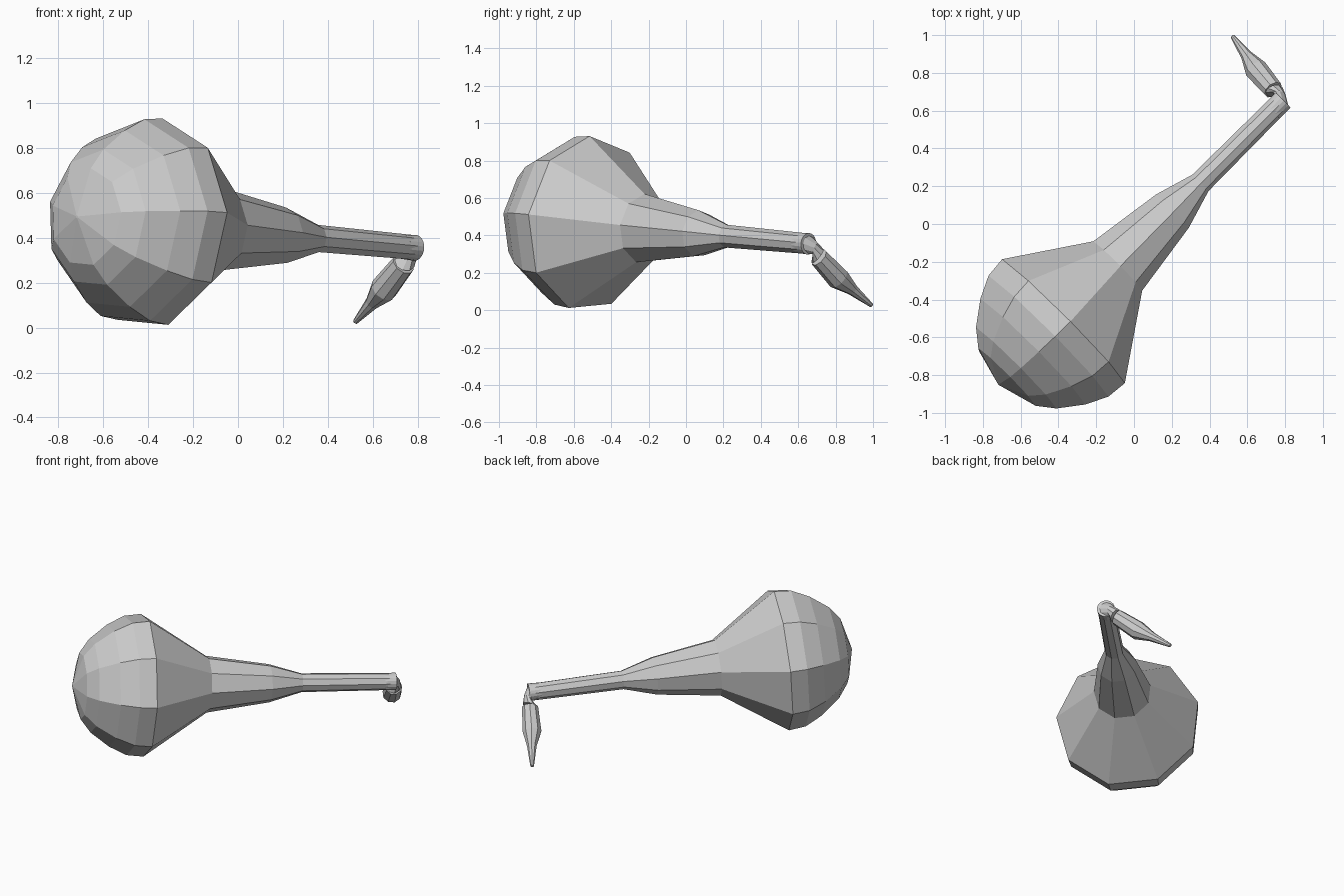
import bpy, bmesh
from math import sin, cos, radians, tau, sqrt
from mathutils import Vector

if "Cube" in bpy.data.objects:
    bpy.data.objects.remove(bpy.data.objects["Cube"])


def ring(bm, center, axis, r, sides, phase):
    """Polygon ring around a point, square to the given axis."""
    axis = Vector(axis).normalized()
    right = Vector((0, 0, 1)).cross(axis).normalized()
    up = axis.cross(right)
    return [bm.verts.new(Vector(center) + r * (cos(a) * right + sin(a) * up))
            for a in (phase + tau * k / sides for k in range(sides))]


def tube(name, stations, sides=9, phase=radians(14)):
    """Skin of flat faces through (center, axis, radius) stations."""
    bm = bmesh.new()
    rings = [ring(bm, c, a, r, sides, phase) for c, a, r in stations]
    for lo, hi in zip(rings, rings[1:]):
        for k in range(sides):
            n = (k + 1) % sides
            bm.faces.new((lo[k], lo[n], hi[n], hi[k]))
    bm.faces.new(rings[0])
    bm.faces.new(rings[-1])
    bmesh.ops.recalc_face_normals(bm, faces=bm.faces)
    mesh = bpy.data.meshes.new(name)
    bm.to_mesh(mesh)
    bm.free()
    obj = bpy.data.objects.new(name, mesh)
    bpy.context.collection.objects.link(obj)
    return obj


SLOPE = -0.0654
AXIS = (1 / sqrt(2), 1 / sqrt(2), SLOPE)


def on_axis(u):
    """Point on the slightly tilted diagonal centre line."""
    return ((u + 0.094) / sqrt(2), (u - 0.094) / sqrt(2), 0.463 + SLOPE * (u + 0.633))


# Bulb, flared neck and slim handle in one skin
profile = [(-1.108, 0.006), (-1.05, 0.22), (-0.983, 0.308), (-0.86, 0.402),
           (-0.745, 0.459), (-0.633, 0.47), (-0.22, 0.187), (0.19, 0.126),
           (0.402, 0.062), (1.018, 0.056)]
tube("bulb_and_handle", [(on_axis(u), AXIS, r) for u, r in profile])

# Rounder collar on the handle end
tube("handle_collar", [(on_axis(0.94), AXIS, 0.054), (on_axis(1.02), AXIS, 0.058)], sides=18)

# Pinched joint between handle and tip
PIN = (-0.21, 0.28, -0.26)
tube("joint", [(on_axis(1.015), AXIS, 0.05),
               ((0.768, 0.69, 0.33), (0.1, 0.7, -0.3), 0.034),
               ((0.742, 0.705, 0.29), (-0.1, 0.3, -0.25), 0.048)])

# Drooping pointed tip
tube("pointed_tip", [((0.737, 0.71, 0.283), PIN, 0.053),
                     ((0.648, 0.815, 0.17), PIN, 0.062),
                     ((0.597, 0.89, 0.11), PIN, 0.032),
                     ((0.523, 0.992, 0.026), PIN, 0.012)])
